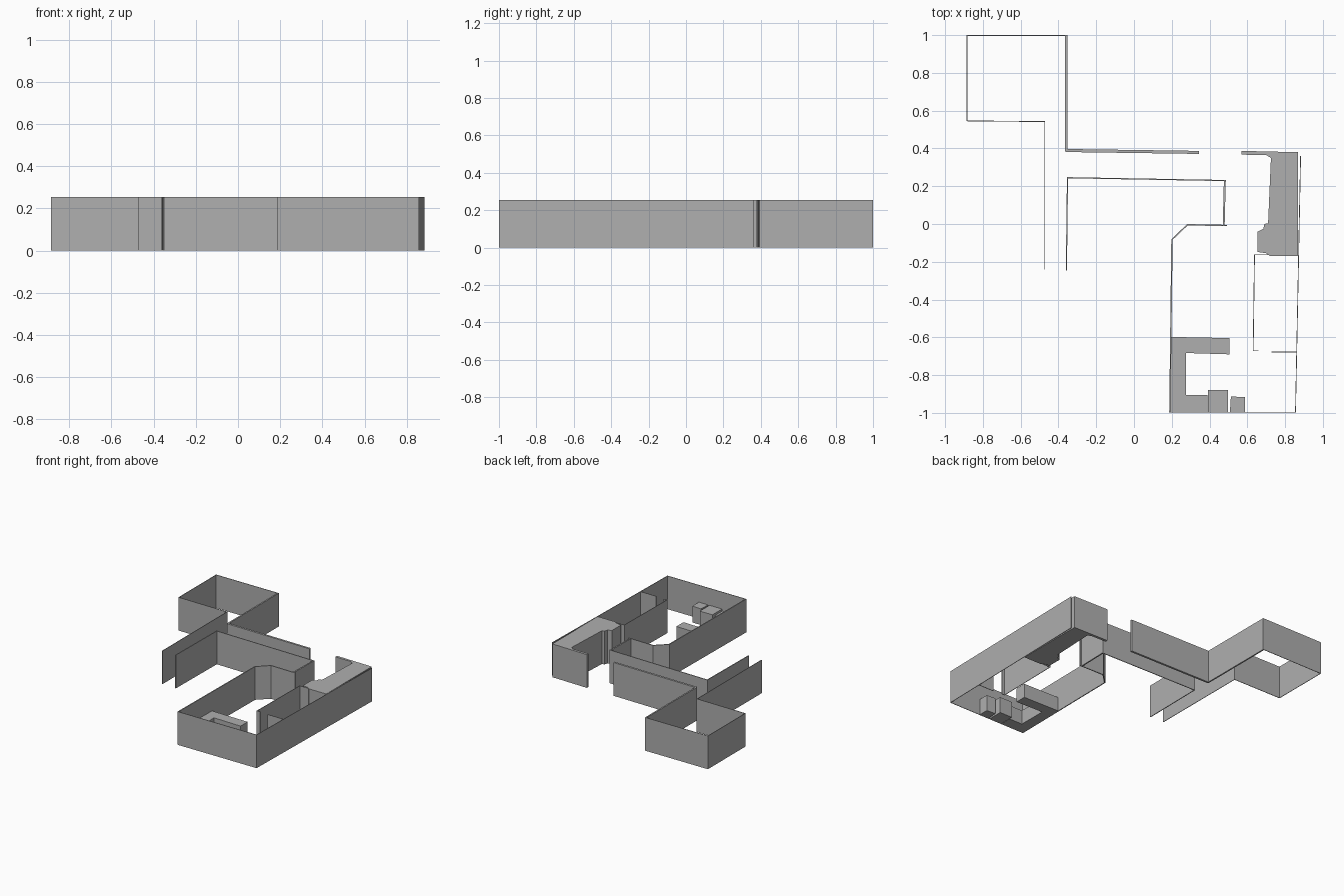
import bpy
import bmesh

cube = bpy.data.objects.get("Cube")
if cube:
    bpy.data.objects.remove(cube)

WALL_H = 0.255
COUNTER_H = 0.11

grey = bpy.data.materials.new("plain grey")
grey.use_nodes = True
grey.diffuse_color = (0.43, 0.43, 0.43, 1)
grey.node_tree.nodes["Principled BSDF"].inputs["Base Color"].default_value = grey.diffuse_color


def finish(name, bm):
    mesh = bpy.data.meshes.new(name)
    bm.to_mesh(mesh)
    bm.free()
    mesh.materials.append(grey)
    obj = bpy.data.objects.new(name, mesh)
    bpy.context.collection.objects.link(obj)
    return obj


def wall(name, path, thick=0.004):
    """Upright ribbon along a floor path, thickened evenly about its centre."""
    bm = bmesh.new()
    low = [bm.verts.new((x, y, 0)) for x, y in path]
    high = [bm.verts.new((x, y, WALL_H)) for x, y in path]
    for i in range(len(path) - 1):
        bm.faces.new((low[i], low[i + 1], high[i + 1], high[i]))
    obj = finish(name, bm)
    mod = obj.modifiers.new("thickness", "SOLIDIFY")
    mod.thickness = thick
    mod.offset = 0
    mod.use_even_offset = True


def block(name, outline, height):
    """Solid prism over a floor outline."""
    bm = bmesh.new()
    base = bm.faces.new([bm.verts.new((x, y, 0)) for x, y in outline])
    top = bmesh.ops.extrude_face_region(bm, geom=[base], use_keep_orig=True)
    verts = [g for g in top["geom"] if isinstance(g, bmesh.types.BMVert)]
    bmesh.ops.translate(bm, verts=verts, vec=(0, 0, height))
    bmesh.ops.recalc_face_normals(bm, faces=bm.faces)
    finish(name, bm)


def box(name, x0, x1, y0, y1, height):
    block(name, [(x0, y0), (x1, y0), (x1, y1), (x0, y1)], height)


# Back room and the outer side of the passage
wall("back_room_wall", [(-0.473, -0.24), (-0.473, 0.542), (-0.884, 0.546),
                        (-0.884, 0.998), (-0.355, 0.998)])
box("back_room_side_wall", -0.364, -0.353, 0.385, 1.0, WALL_H)
block("rear_passage_wall", [(-0.36, 0.381), (0.345, 0.371), (0.345, 0.387),
                            (-0.36, 0.397)], WALL_H)

# Inner side of the passage
wall("passage_wall", [(-0.358, -0.245), (-0.352, 0.245), (0.483, 0.23)], 0.006)
wall("passage_end_wall", [(0.481, 0.232), (0.475, -0.006)], 0.01)

# Main room shell
wall("main_room_left_wall", [(0.492, -0.008), (0.283, -0.004), (0.201, -0.082),
                             (0.19, -0.997)], 0.007)
wall("main_room_outer_wall", [(0.19, -0.997), (0.855, -0.997), (0.882, 0.36)])

# Partition of the side room, with a door gap
wall("partition_wall", [(0.658, -0.671), (0.631, -0.671), (0.638, -0.163),
                        (0.72, -0.163)])
wall("partition_return", [(0.728, -0.678), (0.86, -0.678)])

# Full-height solid mass beside the entrance
block("solid_wall_block", [(0.57, 0.387), (0.868, 0.38), (0.868, -0.17), (0.72, -0.17),
                           (0.7, -0.155), (0.655, -0.148), (0.655, -0.04),
                           (0.685, -0.025), (0.69, 0.0), (0.71, 0.004),
                           (0.725, 0.35), (0.7, 0.365), (0.57, 0.367)], WALL_H)

# Low fittings in the front corner
block("counter", [(0.193, -0.995), (0.388, -0.995), (0.388, -0.905), (0.275, -0.905),
                  (0.275, -0.683), (0.505, -0.69), (0.505, -0.604),
                  (0.197, -0.598)], COUNTER_H)
box("large_cabinet", 0.391, 0.498, -0.995, -0.878, 0.125)
block("small_cabinet", [(0.508, -0.995), (0.588, -0.995), (0.588, -0.917),
                        (0.513, -0.913)], 0.125)
